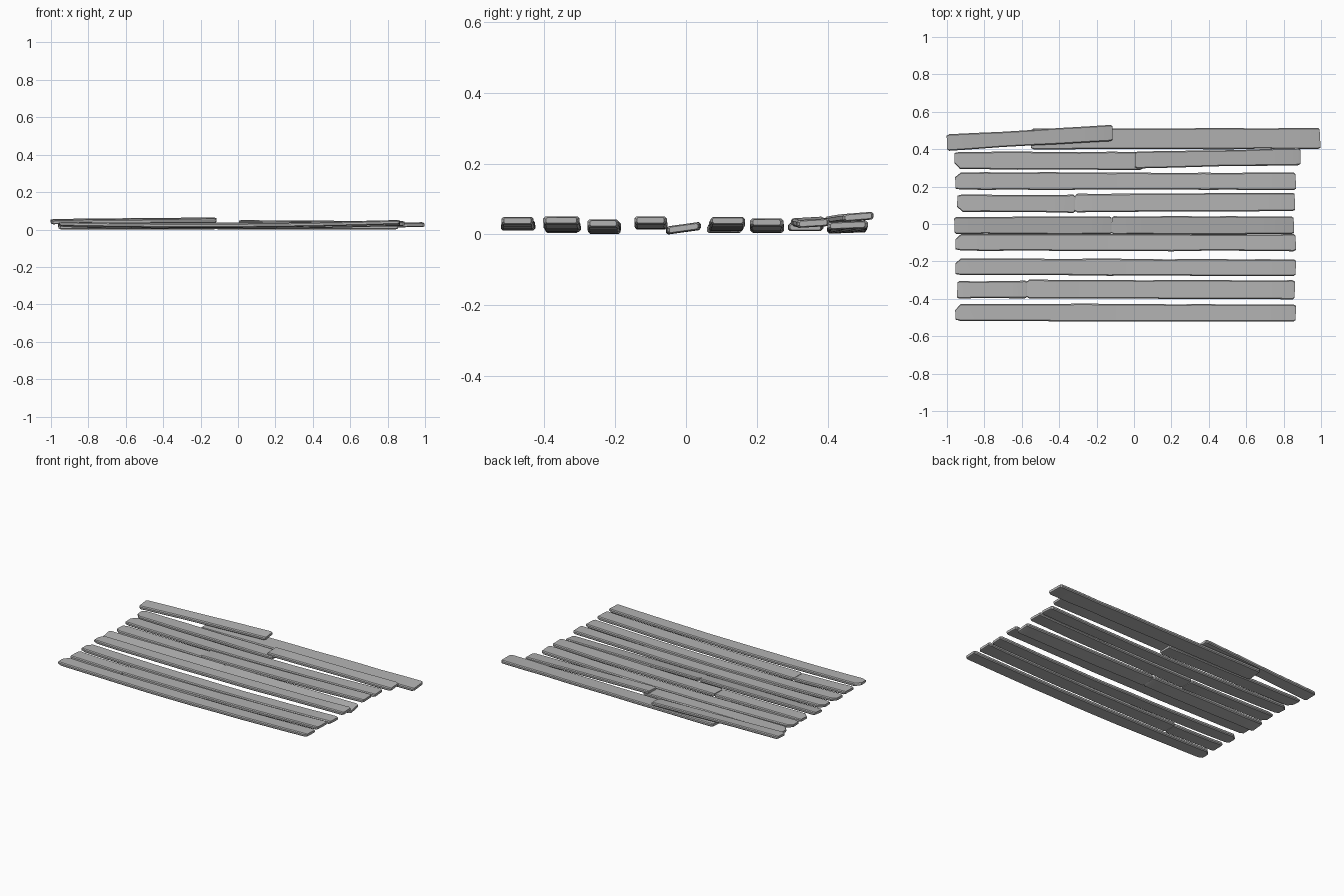
import bpy
import bmesh
import math
import random

random.seed(4)
if "Cube" in bpy.data.objects:
    bpy.data.objects.remove(bpy.data.objects["Cube"], do_unlink=True)

# Single weathered grey wood colour
wood = bpy.data.materials.new("grey_wood")
wood.use_nodes = True
grey = (0.45, 0.45, 0.45, 1)
wood.diffuse_color = grey
wood.node_tree.nodes["Principled BSDF"].inputs["Base Color"].default_value = grey

THICK = 0.022


def section(bm, x, yc, zc, half_w, half_t, roll, skew):
    """Ring of a plank with chamfered long edges."""
    c = min(0.006, half_t * 0.5)
    profile = [(-half_w, -half_t + c), (-half_w + c, -half_t),
               (half_w - c, -half_t), (half_w, -half_t + c),
               (half_w, half_t - c), (half_w - c, half_t),
               (-half_w + c, half_t), (-half_w, half_t - c)]
    return [bm.verts.new((x + skew * y, yc + y, zc + z + roll * y)) for y, z in profile]


def plank(name, x0, x1, y0, y1, width, heights, roll=0, clip=0):
    """Plank between end centres; heights are left, middle and right centre z.
    A positive clip cuts the back left corner, a negative one the front left."""
    bm = bmesh.new()
    length = x1 - x0
    cut = 0.03 if clip else 0.012
    count = max(4, round(length / 0.16))
    stations = [0, cut / length]
    stations += [i / count for i in range(1, count)]
    stations += [1 - 0.012 / length, 1]
    zl, zm, zr = heights
    rings = []
    for i, t in enumerate(stations):
        tip = i == 0 or i == len(stations) - 1
        half_w = width / 2 + random.uniform(-0.002, 0.002)
        half_t = THICK / 2
        y = y0 + (y1 - y0) * t
        # Parabolic sag through the three heights
        z = zl * (1 - t) * (1 - 2 * t) + zm * 4 * t * (1 - t) + zr * t * (2 * t - 1)
        if tip:
            half_t *= 0.7
            half_w -= 0.007
        if i == 0 and clip:
            half_w -= abs(clip) / 2
            y -= clip / 2
        rings.append(section(bm, x0 + length * t, y, z, half_w, half_t, roll,
                             random.uniform(-0.06, 0.06) if tip else 0))
    for a, b in zip(rings, rings[1:]):
        for k in range(8):
            n = (k + 1) % 8
            bm.faces.new((a[k], a[n], b[n], b[k]))
    bm.faces.new(rings[0])
    bm.faces.new(rings[-1])
    bmesh.ops.recalc_face_normals(bm, faces=bm.faces)
    mesh = bpy.data.meshes.new(name)
    bm.to_mesh(mesh)
    bm.free()
    mesh.materials.append(wood)
    obj = bpy.data.objects.new(name, mesh)
    bpy.context.collection.objects.link(obj)
    bpy.ops.object.select_all(action="DESELECT")
    obj.select_set(True)
    bpy.context.view_layer.objects.active = obj
    bpy.ops.object.shade_smooth_by_angle(angle=math.radians(25))


# Front rows
plank("front_plank", -0.955, 0.865, -0.473, -0.476, 0.093, (0.03, 0.022, 0.039), clip=0.025)
plank("second_plank_short", -0.945, -0.57, -0.352, -0.35, 0.092, (0.025, 0.019, 0.015))
plank("second_plank_long", -0.572, 0.86, -0.348, -0.352, 0.1, (0.018, 0.022, 0.04))
plank("third_plank", -0.955, 0.865, -0.228, -0.234, 0.09, (0.025, 0.013, 0.031), clip=0.022)

# Middle rows
plank("fourth_plank", -0.955, 0.865, -0.098, -0.1, 0.09, (0.03, 0.026, 0.04), clip=0.02)
plank("fifth_plank_left", -0.96, -0.118, -0.008, -0.007, 0.092, (0.018, 0.017, 0.017), roll=0.14)
plank("fifth_plank_right", -0.12, 0.855, -0.007, -0.007, 0.095, (0.018, 0.017, 0.018), roll=0.14)
plank("sixth_plank_left", -0.945, -0.313, 0.112, 0.108, 0.095, (0.019, 0.017, 0.015), clip=-0.02)
plank("sixth_plank_right", -0.315, 0.86, 0.112, 0.118, 0.1, (0.02, 0.025, 0.039))
plank("seventh_plank", -0.955, 0.865, 0.23, 0.228, 0.092, (0.025, 0.016, 0.034), clip=0.02)

# Back rows, with displaced and overlapping boards
plank("eighth_plank_left", -0.96, 0.045, 0.34, 0.337, 0.095, (0.025, 0.022, 0.02), clip=-0.025)
plank("eighth_plank_right", 0.005, 0.89, 0.342, 0.36, 0.088, (0.037, 0.034, 0.032), roll=0.06)
plank("back_plank", -0.55, 0.995, 0.455, 0.457, 0.11, (0.015, 0.02, 0.026), roll=0.04)
plank("loose_top_plank", -1.0, -0.115, 0.435, 0.487, 0.085, (0.042, 0.047, 0.05), roll=0.08)
